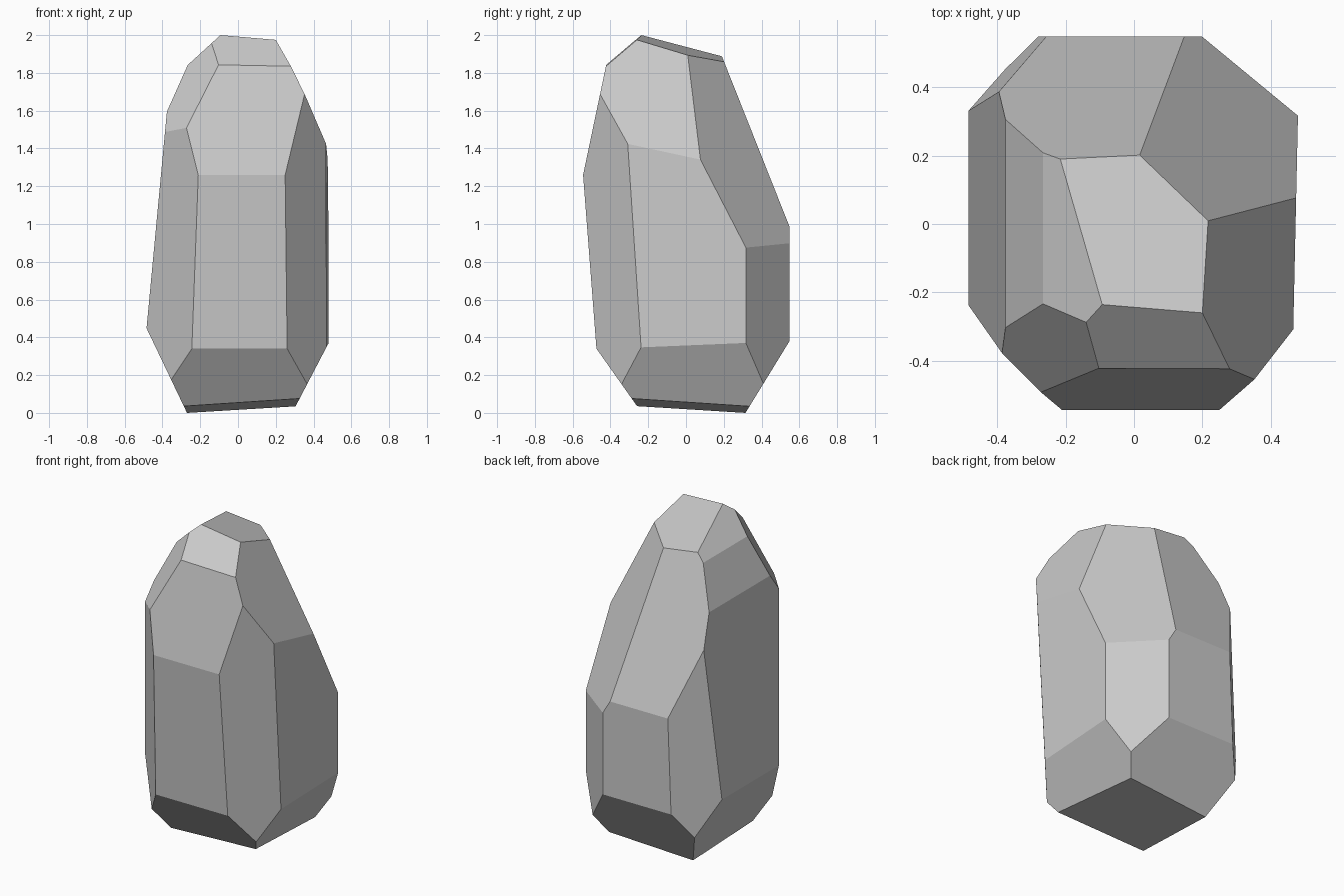
import bpy, bmesh
from mathutils import Vector

if "Cube" in bpy.data.objects:
    bpy.data.objects.remove(bpy.data.objects["Cube"])

# Each cut: (outward facing direction, a point on the facet)
base_cuts = [
    ((0.063, -0.064, -1), (-0.27, 0.315, 0)),         # underside
    ((0, -1, -0.706), (-0.27, -0.26, 0.037)),         # front bevel
    ((1, 0, -0.522), (0.305, 0.33, 0.035)),           # right bevel
    ((0, 1, -0.613), (-0.27, 0.315, 0)),              # back bevel
    ((-1, 0, -0.478), (-0.27, 0.315, 0)),             # left bevel
]
body_cuts = [
    ((0, -1, -0.077), (0, -0.545, 1.262)),            # front
    ((1.139, -1, -0.064), (0.25, -0.545, 1.27)),      # front right
    ((1, -0.022, 0), (0.48, 0.316, 0.6)),             # right
    ((0.231, 0.28, 0), (0.48, 0.317, 0.87)),          # back right
    ((0, 1, 0), (0, 0.549, 0.6)),                     # back
    ((-1.049, 1, 0.04), (-0.28, 0.549, 0.375)),       # back left
    ((-1, 0, 0.094), (-0.484, 0, 0.45)),              # left
    ((-1, -1, -0.04), (-0.21, -0.545, 1.255)),        # front left
]
crown_cuts = [
    ((0.11, 0.295, 1), (-0.093, -0.236, 2.0)),        # top
    ((0, 2.52, 1), (0.023, 0.198, 1.868)),            # back slope
    ((1.65, 1.9, 1), (0.216, 0.01, 1.894)),           # back right slope
    ((2.1, 0.17, 1), (0.20, -0.26, 1.975)),           # right slope
    ((0.016, -0.845, 1), (-0.093, -0.236, 2.0)),      # front brow
    ((0, -1, 0.21), (0, -0.425, 1.83)),               # front slope
    ((-1.45, -1.25, 1), (-0.143, -0.29, 1.95)),       # front left slope
    ((-2.24, 0, 1), (-0.267, 0, 1.84)),               # left slope
    ((-0.914, 0, 1), (-0.093, -0.236, 2.0)),          # left brow
]


def slice_off(bm, direction, point):
    """Cut away everything beyond the plane and cap the hole."""
    cut = bmesh.ops.bisect_plane(
        bm, geom=bm.verts[:] + bm.edges[:] + bm.faces[:], dist=1e-5,
        plane_co=Vector(point), plane_no=Vector(direction).normalized(),
        clear_outer=True)
    rim = [e for e in cut["geom_cut"] if isinstance(e, bmesh.types.BMEdge)]
    if rim:
        bmesh.ops.contextual_create(bm, geom=rim)


# Rough block, chiselled into a faceted standing stone
bm = bmesh.new()
bmesh.ops.create_cube(bm, size=6)
for direction, point in base_cuts + body_cuts + crown_cuts:
    slice_off(bm, direction, point)
bmesh.ops.remove_doubles(bm, verts=bm.verts[:], dist=0.004)
bmesh.ops.recalc_face_normals(bm, faces=bm.faces[:])

mesh = bpy.data.meshes.new("standing_stone")
bm.to_mesh(mesh)
bm.free()
bpy.context.collection.objects.link(bpy.data.objects.new("standing_stone", mesh))
